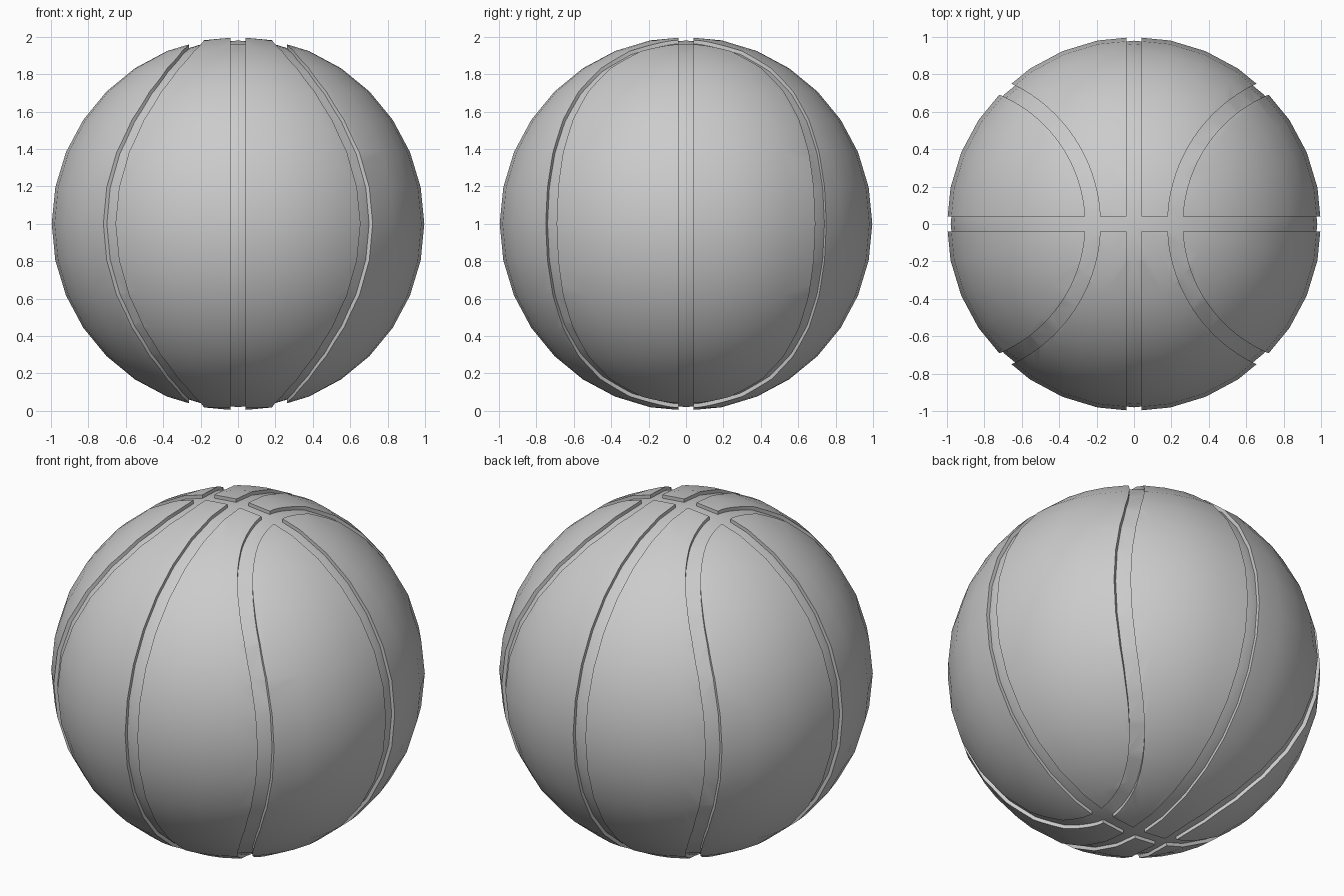
import bpy
from math import radians

cube = bpy.data.objects.get("Cube")
if cube:
    bpy.data.objects.remove(cube, do_unlink=True)

GROOVE = 0.04      # half width of a groove
ARC_X = 1.01       # centre of the side arcs
ARC_R = 0.79       # mid radius of the side arcs

grey = bpy.data.materials.new("plain grey")
grey.use_nodes = True
grey.diffuse_color = (0.6, 0.6, 0.6, 1)
grey.node_tree.nodes["Principled BSDF"].inputs["Base Color"].default_value = (0.6, 0.6, 0.6, 1)


def sphere(name, radius):
    bpy.ops.mesh.primitive_uv_sphere_add(segments=32, ring_count=16, radius=radius,
                                         location=(0, 0, 1))
    ob = bpy.context.object
    ob.name = name
    ob.data.materials.append(grey)
    return ob


def slab(name, size):
    bpy.ops.mesh.primitive_cube_add(size=1, location=(0, 0, 1))
    ob = bpy.context.object
    ob.name = name
    ob.scale = size
    return ob


def cylinder(name, x, radius, depth):
    bpy.ops.mesh.primitive_cylinder_add(vertices=96, radius=radius, depth=depth,
                                        location=(x, 0, 1))
    bpy.context.object.name = name
    return bpy.context.object


def boolean(target, other, operation):
    """Apply a boolean and remove the helper."""
    mod = target.modifiers.new("boolean", "BOOLEAN")
    mod.operation = operation
    mod.solver = "EXACT"
    mod.object = other
    bpy.context.view_layer.objects.active = target
    bpy.ops.object.modifier_apply(modifier=mod.name)
    bpy.data.objects.remove(other, do_unlink=True)


ball = sphere("ball", 1.0)

# Curved grooves: one tube cutter on each side
for side in (-1, 1):
    tube = cylinder("arc_cutter", side * ARC_X, ARC_R + GROOVE, 3)
    boolean(tube, cylinder("arc_core", side * ARC_X, ARC_R - GROOVE, 4), "DIFFERENCE")
    boolean(ball, tube, "DIFFERENCE")

# Straight grooves round the ball through both poles
for size in ((2 * GROOVE, 3, 3), (3, 2 * GROOVE, 3)):
    boolean(ball, slab("slab_cutter", size), "DIFFERENCE")

# Groove floor
boolean(ball, sphere("groove_floor", 0.98), "UNION")

bpy.ops.object.select_all(action="DESELECT")
ball.select_set(True)
bpy.context.view_layer.objects.active = ball
bpy.ops.object.shade_smooth_by_angle(angle=radians(30))
